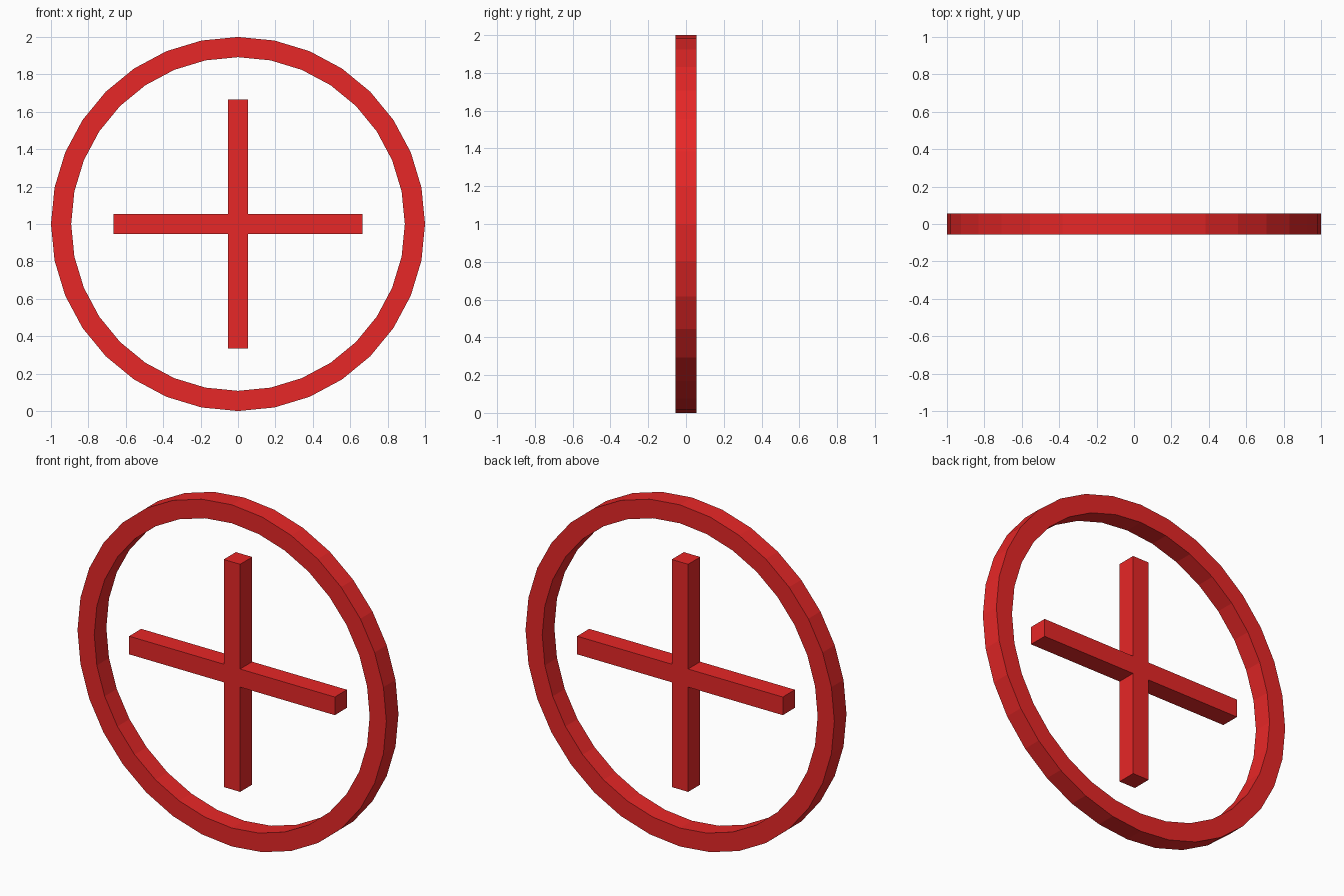
import bpy, bmesh
from math import sin, cos, pi

if "Cube" in bpy.data.objects:
    bpy.data.objects.remove(bpy.data.objects["Cube"])

DEPTH = 0.112      # thickness along y
CENTRE_Z = 1.0

red = bpy.data.materials.new("red")
red.diffuse_color = (0.8, 0.02, 0.02, 1)
red.use_nodes = True
red.node_tree.nodes["Principled BSDF"].inputs["Base Color"].default_value = red.diffuse_color


def finish(name, bm):
    bmesh.ops.recalc_face_normals(bm, faces=bm.faces)
    mesh = bpy.data.meshes.new(name)
    bm.to_mesh(mesh)
    bm.free()
    mesh.materials.append(red)
    obj = bpy.data.objects.new(name, mesh)
    obj.location.z = CENTRE_Z
    bpy.context.collection.objects.link(obj)
    return obj


# Outer ring: rectangular section swept around 32 flat segments
def make_ring(outer=1.0, inner=0.892, sides=32):
    bm = bmesh.new()
    h = DEPTH / 2
    section = [(outer, -h), (outer, h), (inner, h), (inner, -h)]
    loops = []
    for i in range(sides):
        a = 2 * pi * i / sides
        loops.append([bm.verts.new((r * cos(a), y, r * sin(a))) for r, y in section])
    for i in range(sides):
        p, q = loops[i], loops[(i + 1) % sides]
        for j in range(4):
            k = (j + 1) % 4
            bm.faces.new((p[j], p[k], q[k], q[j]))
    return finish("outer_ring", bm)


# Plus-shaped cross: one arm outline turned four times, then extruded
def make_cross(reach=0.666, half=0.053):
    bm = bmesh.new()
    x_axis = [(reach, -half), (reach, half), (half, half)]
    outline = []
    for _ in range(4):
        outline += x_axis
        x_axis = [(-z, x) for x, z in x_axis]
    face = bm.faces.new([bm.verts.new((x, -DEPTH / 2, z)) for x, z in outline])
    result = bmesh.ops.extrude_face_region(bm, geom=[face], use_keep_orig=True)
    moved = [v for v in result["geom"] if isinstance(v, bmesh.types.BMVert)]
    bmesh.ops.translate(bm, verts=moved, vec=(0, DEPTH, 0))
    return finish("centre_cross", bm)


make_ring()
make_cross()
